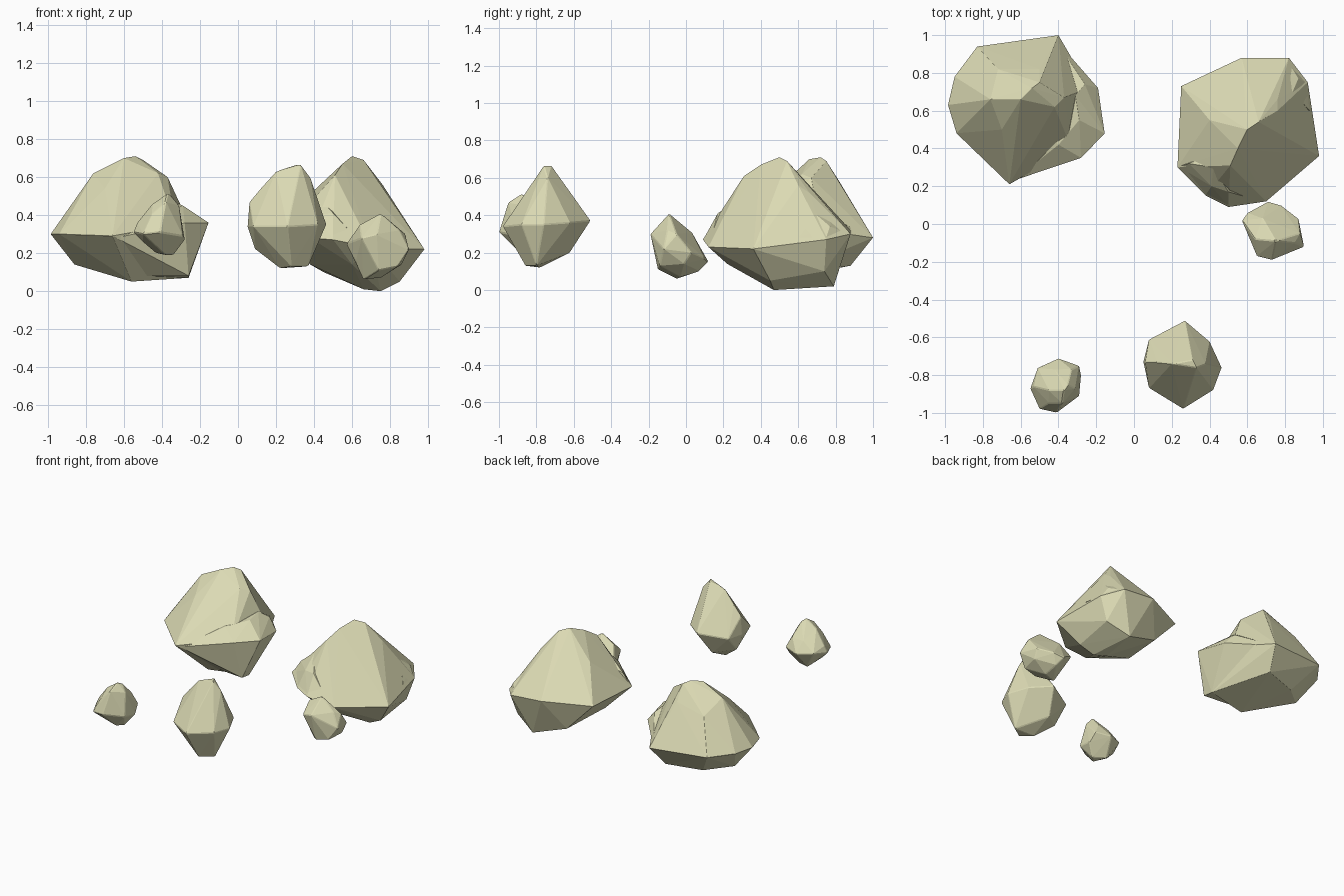
import bpy, bmesh

stone = bpy.data.materials.new("stone")
stone.diffuse_color = (0.72, 0.71, 0.46, 1)


def hull(name, points):
    """Faceted convex lump around a few corner points."""
    bm = bmesh.new()
    for p in points:
        bm.verts.new(p)
    res = bmesh.ops.convex_hull(bm, input=bm.verts[:])
    junk = {g for g in res["geom_interior"] + res["geom_unused"]
            if isinstance(g, bmesh.types.BMVert)}
    bmesh.ops.delete(bm, geom=list(junk), context="VERTS")
    bmesh.ops.recalc_face_normals(bm, faces=bm.faces[:])
    mesh = bpy.data.meshes.new(name)
    bm.to_mesh(mesh)
    bm.free()
    ob = bpy.data.objects.new(name, mesh)
    bpy.context.collection.objects.link(ob)
    return ob


def rock(name, body, *lumps, chip=0.008):
    """Body hull fused with extra lumps, with slightly worn edges."""
    ob = hull(name, body)
    bpy.context.view_layer.objects.active = ob
    for pts in lumps:
        lump = hull(name + "_lump", pts)
        m = ob.modifiers.new("fuse", "BOOLEAN")
        m.operation, m.solver, m.object = "UNION", "EXACT", lump
        bpy.ops.object.modifier_apply(modifier=m.name)
        bpy.data.objects.remove(lump)
    m = ob.modifiers.new("worn_edges", "BEVEL")
    m.width, m.segments, m.limit_method = chip, 1, "ANGLE"
    m.angle_limit = 0.45
    ob.data.materials.append(stone)


# Large left rock: domed body, with a ledge sticking out to the right
rock("left_boulder",
     [(-.40, 1, .28), (-.83, .94, .30), (-.95, .78, .30), (-.985, .63, .30), (-.94, .48, .30),
      (-.66, .21, .29), (-.24, .72, .32), (-.33, .40, .35),
      (-.86, .66, .14), (-.56, .45, .05), (-.26, .50, .07), (-.45, .88, .13), (-.70, .80, .12),
      (-.54, .72, .71), (-.60, .66, .70), (-.50, .75, .69), (-.76, .66, .62), (-.70, .50, .54),
      (-.42, .62, .62), (-.37, .67, .60), (-.50, .82, .58), (-.72, .82, .53), (-.88, .66, .44)],
     [(-.28, .35, .36), (-.155, .48, .36), (-.19, .72, .33), (-.26, .42, .08), (-.26, .50, .07),
      (-.29, .55, .45), (-.31, .68, .46), (-.26, .74, .41), (-.40, .42, .42), (-.55, .45, .08),
      (-.64, .23, .28), (-.42, .98, .28), (-.46, .86, .14), (-.6, .6, .4)])

# Large right rock: tall ridge over a tapering base, small front shoulder
rock("right_boulder",
     [(.25, .73, .31), (.57, .88, .32), (.82, .88, .30), (.92, .75, .27), (.98, .36, .22),
      (.70, .12, .23), (.50, .09, .27), (.38, .15, .28), (.23, .30, .30),
      (.75, .47, 0), (.66, .50, .01), (.85, .45, .05), (.70, .79, .02), (.38, .40, .14),
      (.45, .75, .10), (.60, .22, .14), (.86, .74, .10),
      (.60, .50, .71), (.66, .54, .69), (.55, .40, .67), (.51, .31, .61), (.76, .60, .56),
      (.76, .66, .52), (.40, .55, .53), (.83, .50, .42)],
     [(.235, .305, .30), (.38, .155, .285), (.50, .095, .275), (.64, .13, .26), (.41, .20, .40),
      (.50, .17, .41), (.29, .32, .39), (.5, .45, .3), (.5, .40, .50), (.42, .3, .5)],
     [(.81, .87, .30), (.91, .75, .28), (.87, .77, .34), (.84, .70, .40), (.76, .78, .40),
      (.6, .6, .3), (.93, .6, .28)])

# Pointed middle rock
rock("pointed_rock",
     [(.27, -.51, .37), (.08, -.61, .34), (.05, -.73, .34), (.08, -.87, .34), (.26, -.98, .34),
      (.42, -.88, .35), (.465, -.76, .35), (.40, -.62, .36), (.09, -.72, .22), (.22, -.78, .12),
      (.37, -.80, .13), (.28, -.86, .13), (.22, -.62, .20), (.06, -.73, .47), (.22, -.62, .47),
      (.25, -.87, .45), (.41, -.76, .44), (.22, -.70, .55), (.31, -.69, .56), (.25, -.80, .50),
      (.33, -.80, .50), (.38, -.74, .56), (.12, -.73, .54),
      (.33, -.76, .665), (.31, -.72, .665), (.20, -.74, .63), (.38, -.74, .60)], chip=.006)

# Small leaning rock in front of the right boulder
rock("leaning_pebble",
     [(.57, .02, .25), (.60, .06, .22), (.71, .12, .15), (.78, .10, .17), (.87, .03, .20),
      (.88, -.05, .30), (.90, -.12, .22), (.73, -.19, .30), (.65, -.17, .28), (.75, -.09, .41),
      (.64, -.08, .35), (.68, .03, .31), (.85, -.10, .32), (.84, -.14, .13), (.74, -.15, .11),
      (.66, -.05, .06), (.75, -.03, .07), (.74, .07, .10), (.86, -.01, .14), (.62, -.05, .16)],
     chip=.005)

# Small front left rock with a raised tip
rock("front_pebble",
     [(-.40, -.71, .32), (-.51, -.76, .33), (-.55, -.87, .31), (-.50, -.98, .30),
      (-.41, -1, .31), (-.29, -.91, .29), (-.28, -.80, .27), (-.29, -.75, .33),
      (-.38, -.88, .19), (-.34, -.84, .19), (-.43, -.80, .20), (-.50, -.88, .26),
      (-.53, -.86, .36), (-.37, -.88, .515), (-.35, -.85, .50), (-.45, -.88, .46),
      (-.45, -.95, .41), (-.38, -.95, .47), (-.31, -.87, .45), (-.33, -.77, .41),
      (-.42, -.77, .40)], chip=.005)
